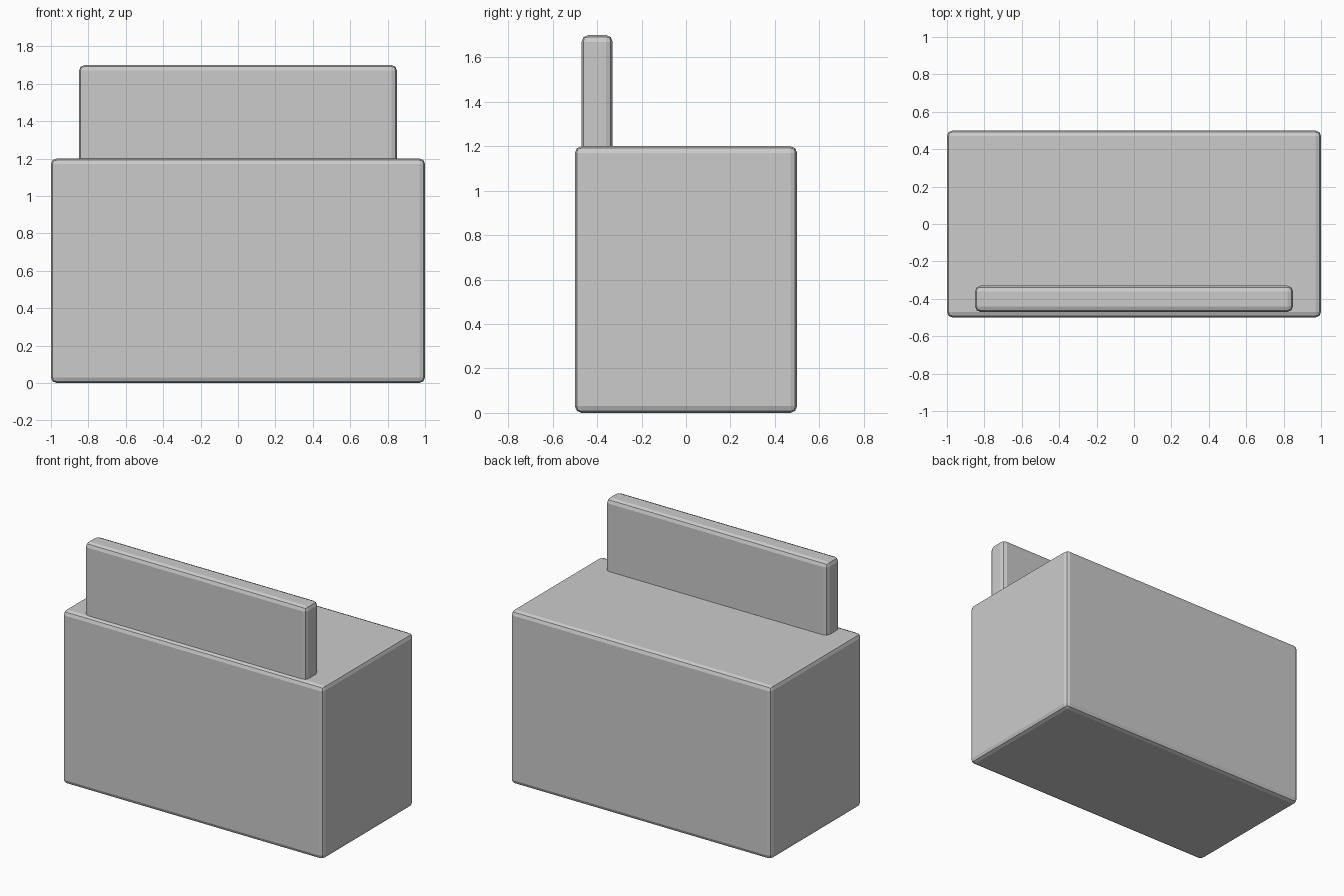
import bpy

if "Cube" in bpy.data.objects:
    bpy.data.objects.remove(bpy.data.objects["Cube"])


def rounded_box(name, lo, hi, bevel=0.03, segments=2):
    """Box between two corners with softened edges."""
    centre = [(a + b) / 2 for a, b in zip(lo, hi)]
    bpy.ops.mesh.primitive_cube_add(size=1, location=centre)
    ob = bpy.context.object
    ob.name = name
    ob.scale = [b - a for a, b in zip(lo, hi)]
    bpy.ops.object.transform_apply(location=False, rotation=False, scale=True)
    mod = ob.modifiers.new("soft_edges", 'BEVEL')
    mod.width = bevel
    mod.segments = segments
    return ob


# Main block
rounded_box("body", (-1, -0.5, 0), (1, 0.5, 1.2))

# Upright panel near the front, sunk slightly into the body
rounded_box("upright_panel", (-0.85, -0.47, 1.1), (0.85, -0.33, 1.7))
